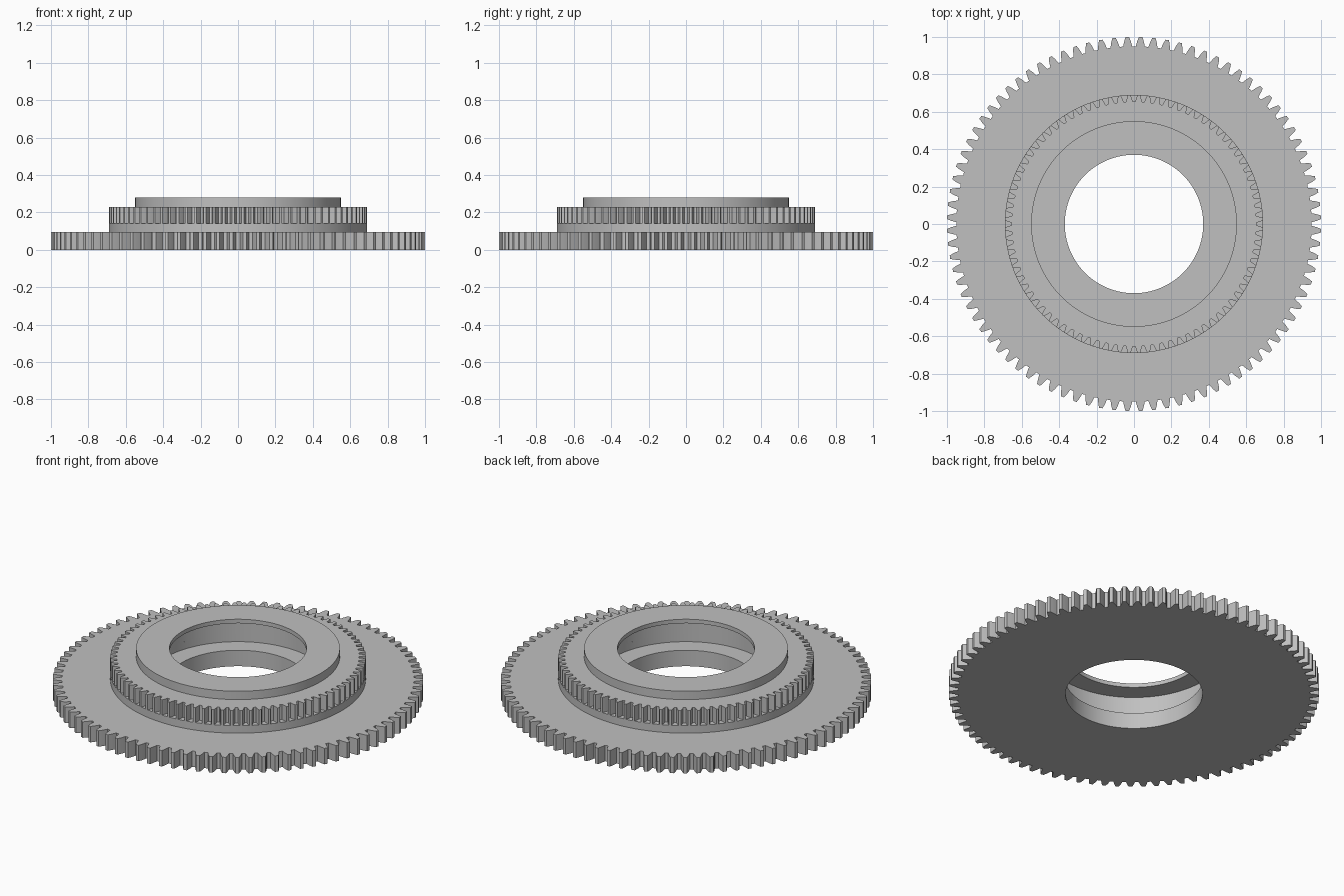
import bpy, bmesh
from math import pi, sin, cos

cube = bpy.data.objects.get("Cube")
if cube:
    bpy.data.objects.remove(cube, do_unlink=True)

steel = bpy.data.materials.new("grey_steel")
steel.use_nodes = True
colour = (0.53, 0.53, 0.53, 1)
steel.diffuse_color = colour
steel.node_tree.nodes["Principled BSDF"].inputs["Base Color"].default_value = colour

BORE, GROOVE = 0.37, 0.48


def circle(radius, angles):
    return [(radius * cos(a), radius * sin(a)) for a in angles]


def sweep(name, loops):
    """Join a closed ring of loops, each a list of xy points at a height."""
    bm = bmesh.new()
    rings = [[bm.verts.new((x, y, z)) for x, y in pts] for pts, z in loops]
    n = len(rings[0])
    for k, ring in enumerate(rings):
        following = rings[(k + 1) % len(rings)]
        for i in range(n):
            j = (i + 1) % n
            bm.faces.new((ring[i], ring[j], following[j], following[i]))
    bmesh.ops.recalc_face_normals(bm, faces=bm.faces)
    mesh = bpy.data.meshes.new(name)
    bm.to_mesh(mesh)
    bm.free()
    mesh.materials.append(steel)
    obj = bpy.data.objects.new(name, mesh)
    bpy.context.collection.objects.link(obj)
    bpy.ops.object.select_all(action='DESELECT')
    obj.select_set(True)
    bpy.context.view_layer.objects.active = obj
    bpy.ops.object.shade_smooth_by_angle(angle=pi / 9)


def gear(name, teeth, tip, inner, bottom, top):
    """Toothed ring with tapered flanks, a gap facing each axis."""
    module = 2 * tip / (teeth + 2)
    root, pitch = tip - 2.25 * module, tip - module
    # Half tooth widths as a share of the tooth spacing
    half = [(-0.36, root), (-0.25, pitch), (-0.13, tip),
            (0.13, tip), (0.25, pitch), (0.36, root)]
    step = 2 * pi / teeth
    polar = [((t + 0.5 + f) * step, r) for t in range(teeth) for f, r in half]
    outer = [(r * cos(a), r * sin(a)) for a, r in polar]
    hole = circle(inner, [a for a, r in polar])
    sweep(name, [(outer, bottom), (outer, top), (hole, top), (hole, bottom)])


def turned(name, profile, sides=192):
    """Round part from a closed radius and height profile."""
    angles = [2 * pi * i / sides for i in range(sides)]
    sweep(name, [(circle(r, angles), z) for r, z in profile])


# Wide lower gear
gear("large_gear", 88, 1.0, BORE, 0, 0.095)

# Plain collar between the gears
turned("collar", [(0.69, 0.095), (0.69, 0.14), (GROOVE, 0.14), (GROOVE, 0.095)])

# Narrow upper gear
gear("small_gear", 84, 0.69, GROOVE, 0.14, 0.23)

# Top hub with a thin inward lip over the internal groove
turned("hub_cap", [(0.55, 0.23), (0.55, 0.28), (BORE, 0.28),
                   (BORE, 0.256), (GROOVE, 0.256), (GROOVE, 0.23)])
